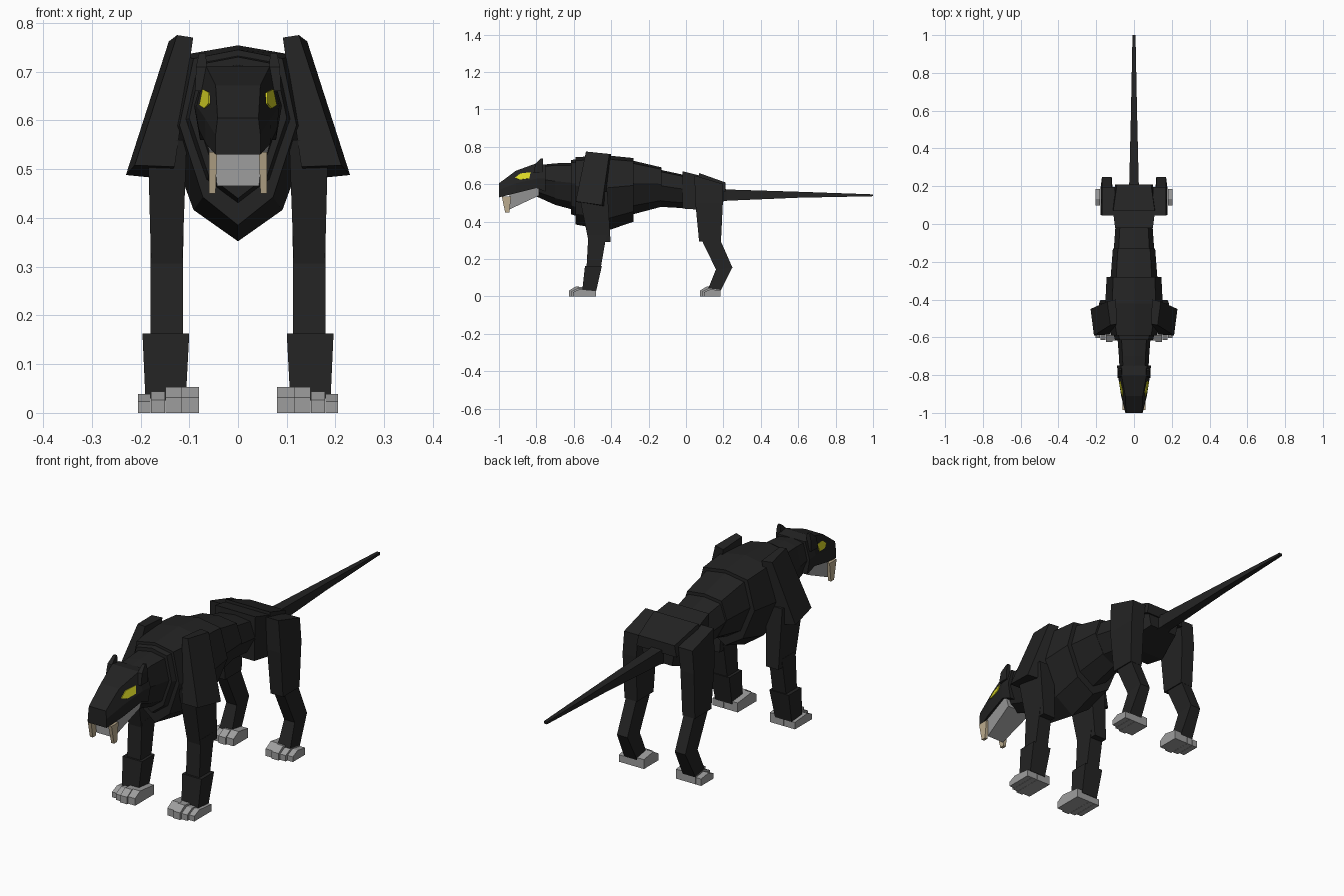
import bpy, bmesh
from mathutils import Vector

cube = bpy.data.objects.get("Cube")
if cube:
    bpy.data.objects.remove(cube)


def material(name, color):
    m = bpy.data.materials.new(name)
    m.use_nodes = True
    m.diffuse_color = (*color, 1)
    m.node_tree.nodes["Principled BSDF"].inputs["Base Color"].default_value = (*color, 1)
    return m


FUR = material("black fur", (0.017, 0.017, 0.017))
GREY = material("pale grey", (0.34, 0.34, 0.34))
IVORY = material("ivory", (0.5, 0.41, 0.27))
YELLOW = material("yellow", (0.72, 0.7, 0.02))


def loft(name, rings, mat=FUR):
    """Skin equal-length rings of points and cap both ends."""
    bm = bmesh.new()
    loops = [[bm.verts.new(p) for p in ring] for ring in rings]
    n = len(loops[0])
    for a, b in zip(loops, loops[1:]):
        for i in range(n):
            j = (i + 1) % n
            bm.faces.new((a[i], a[j], b[j], b[i]))
    bm.faces.new(loops[0])
    bm.faces.new(loops[-1])
    bmesh.ops.recalc_face_normals(bm, faces=bm.faces)
    mesh = bpy.data.meshes.new(name)
    bm.to_mesh(mesh)
    bm.free()
    mesh.materials.append(mat)
    obj = bpy.data.objects.new(name, mesh)
    bpy.context.collection.objects.link(obj)
    return obj


def torso_ring(y, top, bottom, w):
    """Eight-sided section with a low ridge and a keeled belly."""
    h = top - bottom
    half = [(0.76 * w, top - 0.05 * h), (w, bottom + 0.57 * h), (0.6 * w, bottom + 0.16 * h)]
    pts = [(0, top)] + half + [(0, bottom)] + [(-x, z) for x, z in reversed(half)]
    return [(x, y, z) for x, z in pts]


def head_ring(y, top, w_top, mid, w_mid, low, w_low):
    half = [(w_top, top), (w_mid, mid), (w_low, low)]
    return [(x, y, z) for x, z in half + [(-x, z) for x, z in reversed(half)]]


def leg_ring(s, z, y0, y1, x0, x1, tilt=0.0):
    """Horizontal rectangle; tilt raises the front edge."""
    return [(s * x0, y0, z + tilt), (s * x1, y0, z + tilt), (s * x1, y1, z), (s * x0, y1, z)]


def box_ring(y, z0, z1, w0, w1):
    return [(-w0, y, z0), (w0, y, z0), (w1, y, z1), (-w1, y, z1)]


# Torso segments, each overlapping the next like a plate
torso = {
    "neck": [(-0.80, 0.70, 0.535, 0.075), (-0.70, 0.712, 0.49, 0.08), (-0.57, 0.715, 0.455, 0.09)],
    "neck_collar": [(-0.615, 0.73, 0.44, 0.1), (-0.56, 0.735, 0.42, 0.115)],
    "chest": [(-0.59, 0.745, 0.385, 0.12), (-0.42, 0.754, 0.352, 0.152), (-0.28, 0.74, 0.40, 0.145)],
    "ribs": [(-0.30, 0.73, 0.435, 0.125), (-0.13, 0.69, 0.48, 0.112)],
    "waist": [(-0.15, 0.68, 0.48, 0.108), (-0.01, 0.65, 0.472, 0.098)],
}
for name, sections in torso.items():
    loft(name, [torso_ring(*sec) for sec in sections])

# Pelvis and tail
loft("pelvis", [box_ring(-0.02, 0.47, 0.67, 0.095, 0.1), box_ring(0.06, 0.465, 0.65, 0.11, 0.11),
                box_ring(0.20, 0.51, 0.605, 0.07, 0.09)])
loft("rump_plate", [box_ring(0.07, 0.6, 0.66, 0.115, 0.11), box_ring(0.21, 0.56, 0.61, 0.1, 0.09)])
loft("tail", [box_ring(0.12, 0.495, 0.59, 0.04, 0.04), box_ring(0.22, 0.512, 0.572, 0.025, 0.025),
              box_ring(0.6, 0.528, 0.56, 0.016, 0.016), box_ring(1.0, 0.536, 0.546, 0.008, 0.008)])

# Head and jaw
head = [(-1.0, 0.605, 0.042, 0.57, 0.046, 0.53, 0.046),
        (-0.91, 0.672, 0.046, 0.605, 0.068, 0.552, 0.066),
        (-0.80, 0.712, 0.066, 0.63, 0.085, 0.58, 0.08),
        (-0.75, 0.705, 0.068, 0.63, 0.09, 0.56, 0.078)]
loft("head", [head_ring(*sec) for sec in head])
loft("jaw", [box_ring(-0.945, 0.465, 0.545, 0.043, 0.05), box_ring(-0.785, 0.54, 0.59, 0.06, 0.075)], GREY)


def eye(s):
    """Thin plate lying on the side of the head, between two head sections."""
    def on_head(t, u):
        a, b = head[1], head[2]
        sec = [p + (q - p) * t for p, q in zip(a, b)]
        return Vector((s * (sec[4] + (sec[2] - sec[4]) * u), sec[0], sec[3] + (sec[1] - sec[3]) * u))
    outline = [on_head(*p) for p in ((-0.04, 0.45), (0.22, 0.66), (0.72, 0.52), (0.66, 0.12), (0.2, 0.2))]
    out = Vector((s * 0.003, 0, 0.001))
    loft("left_eye" if s > 0 else "right_eye",
         [[p - out for p in outline], [p + out for p in outline]], YELLOW)


# Toes: inner edge, outer edge, height, setback
toes = [(0.08, 0.115, 0.053, 0.008), (0.115, 0.149, 0.053, 0.0),
        (0.15, 0.178, 0.044, 0.01), (0.179, 0.205, 0.039, 0.022)]


def paw(side, s, kind, front, back):
    for i, (x0, x1, h, setback) in enumerate(toes):
        y = front + setback
        profile = [(y, 0), (y, 0.6 * h), (y + 0.035, h), (back, 0.8 * h), (back, 0)]
        loft(f"{side}_{kind}_toe_{i + 1}",
             [[(s * x, py, pz) for py, pz in profile] for x in (x0, x1)], GREY)


for side, s in (("left", 1), ("right", -1)):
    eye(s)
    # Ear and fang
    loft(side + "_ear", [leg_ring(s, 0.66, -0.815, -0.765, 0.062, 0.088),
                         leg_ring(s, 0.71, -0.805, -0.765, 0.064, 0.086),
                         leg_ring(s, 0.738, -0.775, -0.765, 0.066, 0.08)])
    loft(side + "_fang", [leg_ring(s, 0.535, -0.985, -0.935, 0.043, 0.06),
                          leg_ring(s, 0.45, -0.967, -0.945, 0.046, 0.06)], IVORY)
    # Shoulder blade, leaning outward
    loft(side + "_shoulder", [
        [(s * x, y, z) for x, y, z in ring] for ring in (
            [(0.13, -0.585, 0.505), (0.212, -0.59, 0.508), (0.23, -0.45, 0.488), (0.15, -0.43, 0.48)],
            [(0.092, -0.53, 0.77), (0.125, -0.535, 0.775), (0.142, -0.41, 0.762), (0.095, -0.40, 0.76)])])
    # Front leg
    loft(side + "_upper_foreleg", [leg_ring(s, 0.56, -0.575, -0.42, 0.105, 0.185),
                                   leg_ring(s, 0.29, -0.52, -0.403, 0.115, 0.178)])
    loft(side + "_lower_foreleg", [leg_ring(s, 0.33, -0.522, -0.425, 0.113, 0.18),
                                   leg_ring(s, 0.1, -0.535, -0.465, 0.113, 0.18)])
    loft(side + "_wrist", [leg_ring(s, 0.163, -0.54, -0.45, 0.1, 0.196),
                           leg_ring(s, 0.03, -0.555, -0.48, 0.107, 0.19)])
    paw(side, s, "front", -0.625, -0.482)
    # Hind leg
    loft(side + "_thigh", [leg_ring(s, 0.602, 0.045, 0.197, 0.1, 0.17, 0.045),
                           leg_ring(s, 0.5, 0.05, 0.197, 0.11, 0.178),
                           leg_ring(s, 0.295, 0.07, 0.187, 0.113, 0.175)])
    loft(side + "_hind_shank", [leg_ring(s, 0.32, 0.075, 0.175, 0.118, 0.17),
                                leg_ring(s, 0.155, 0.16, 0.248, 0.118, 0.17, -0.01),
                                leg_ring(s, 0.025, 0.112, 0.182, 0.113, 0.178)])
    paw(side, s, "hind", 0.075, 0.185)
